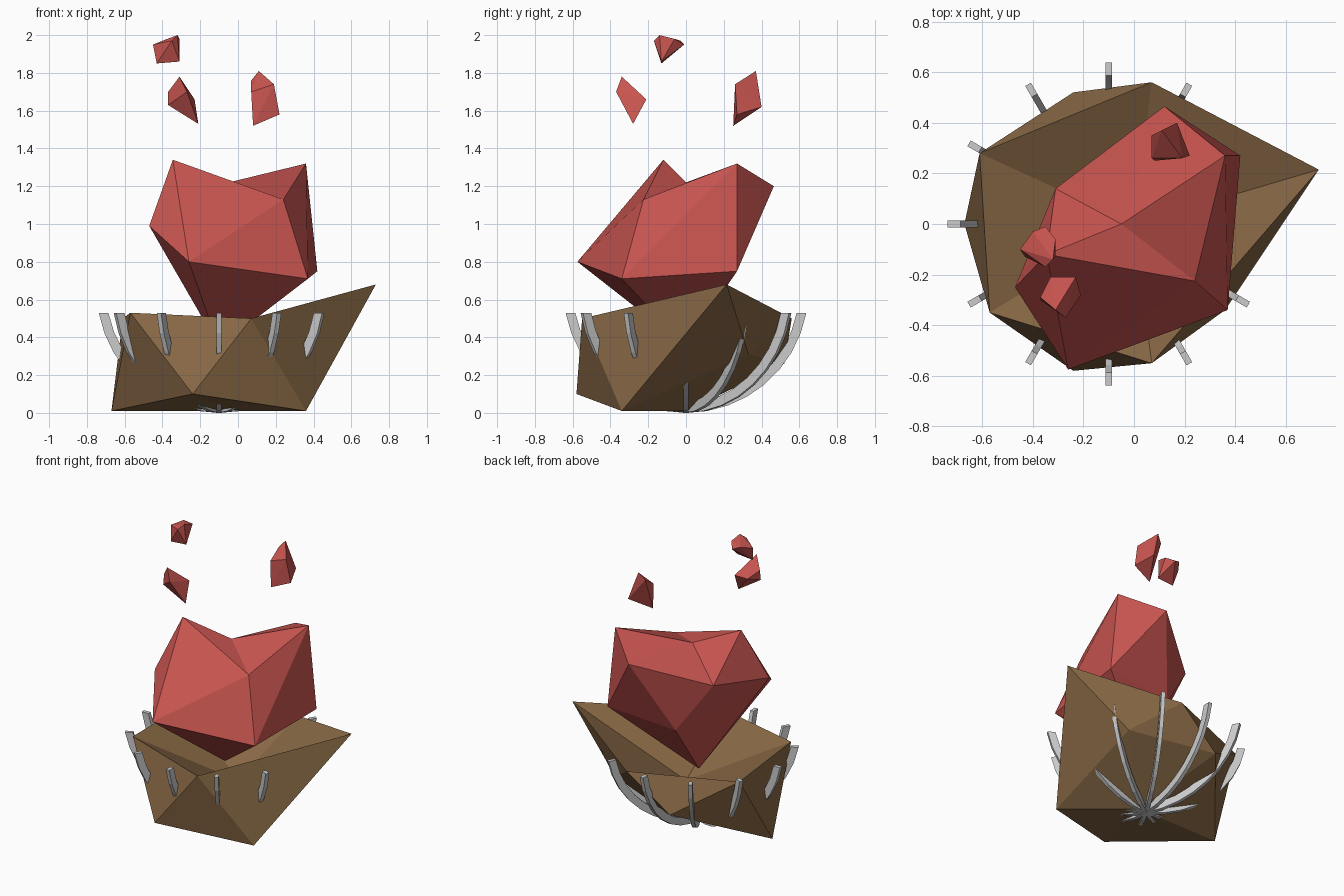
import bpy, bmesh, math
from mathutils import Vector

if "Cube" in bpy.data.objects:
    bpy.data.objects.remove(bpy.data.objects["Cube"])


def material(name, rgb):
    m = bpy.data.materials.new(name)
    m.diffuse_color = (*rgb, 1)
    m.use_nodes = True
    m.node_tree.nodes["Principled BSDF"].inputs["Base Color"].default_value = m.diffuse_color
    return m


RED = material("ember_red", (0.58, 0.09, 0.08))
BROWN = material("wood_brown", (0.25, 0.14, 0.06))


def finish(bm, name, mat=None):
    bmesh.ops.recalc_face_normals(bm, faces=bm.faces)
    me = bpy.data.meshes.new(name)
    bm.to_mesh(me)
    bm.free()
    ob = bpy.data.objects.new(name, me)
    bpy.context.collection.objects.link(ob)
    if mat:
        me.materials.append(mat)
    return ob


def rough_icosahedron(name, bottom, lower, upper, top, mat):
    """Twenty-faced lump: two staggered rings of five between two poles."""
    bm = bmesh.new()
    b, t = bm.verts.new(bottom), bm.verts.new(top)
    L = [bm.verts.new(p) for p in lower]
    U = [bm.verts.new(p) for p in upper]
    for i in range(5):
        j = (i + 1) % 5
        for f in ((b, L[i], L[j]), (L[i], U[i], L[j]), (U[i], U[j], L[j]), (U[i], t, U[j])):
            bm.faces.new(f)
    return finish(bm, name, mat)


def chip(name, pts):
    """Small convex shard."""
    bm = bmesh.new()
    for p in pts:
        bm.verts.new(p)
    r = bmesh.ops.convex_hull(bm, input=bm.verts[:])
    loose = [v for v in bm.verts if not v.link_faces]
    bmesh.ops.delete(bm, geom=loose, context='VERTS')
    return finish(bm, name, RED)


# Brown hollowed lump in the basket
rough_icosahedron(
    "wood_bed", (-0.04, 0, 0.01),
    [(.36, -.34, .01), (-.24, -.58, .10), (-.67, 0, .01), (-.24, .52, .26), (.32, .33, .31)],
    [(.07, -.55, .50), (-.57, -.35, .53), (-.61, .28, .50), (.07, .56, .50), (.73, .215, .68)],
    (0, 0, .24), BROWN)

# Red flame
rough_icosahedron(
    "flame", (-.10, 0, .35),
    [(.37, -.34, .71), (-.26, -.575, .80), (-.47, -.25, .99), (-.08, .23, .70), (.42, .27, .75)],
    [(.24, -.225, 1.13), (-.345, -.12, 1.34), (-.31, .14, 1.04), (.12, .465, 1.20), (.36, .27, 1.32)],
    (-.05, 0, 1.22), RED)

# Floating sparks
chip("spark_top", [(-.45, -.10, 1.95), (-.43, -.13, 1.85), (-.31, -.13, 1.86), (-.31, -.06, 1.98),
                   (-.32, -.14, 2.0), (-.40, -.03, 1.97), (-.35, -.01, 1.95), (-.35, -.17, 1.97)])
chip("spark_left", [(-.31, -.34, 1.78), (-.37, -.29, 1.70), (-.37, -.30, 1.63), (-.27, -.37, 1.70),
                    (-.21, -.28, 1.53), (-.23, -.21, 1.66), (-.33, -.21, 1.66)])
chip("spark_right", [(.11, .37, 1.81), (.07, .35, 1.76), (.08, .25, 1.52), (.07, .26, 1.70),
                     (.22, .27, 1.58), (.19, .26, 1.74), (.17, .40, 1.62)])

# Twelve curved basket bars meeting at the bottom
R, THICK, HALF_W, SEG, TOP = 0.648, 0.05, 0.013, 8, 0.53


def arc(radius):
    end = math.acos((R - TOP) / radius)
    return [(radius * math.sin(end * k / SEG), R - radius * math.cos(end * k / SEG))
            for k in range(SEG + 1)]


outer, inner = arc(R), arc(R - THICK)
for n in range(12):
    a = math.radians(30 * n)
    d, s = Vector((math.cos(a), math.sin(a), 0)), Vector((-math.sin(a), math.cos(a), 0))
    bm = bmesh.new()
    rings = []
    for o, i in zip(outer, inner):
        rings.append([bm.verts.new(Vector((-.10, 0, z)) + d * r + s * w)
                      for (r, z), w in ((o, -HALF_W), (o, HALF_W), (i, HALF_W), (i, -HALF_W))])
    for p, q in zip(rings, rings[1:]):
        for k in range(4):
            bm.faces.new((p[k], p[(k + 1) % 4], q[(k + 1) % 4], q[k]))
    bm.faces.new(rings[0])
    bm.faces.new(rings[-1])
    finish(bm, f"basket_bar_{n + 1}")
